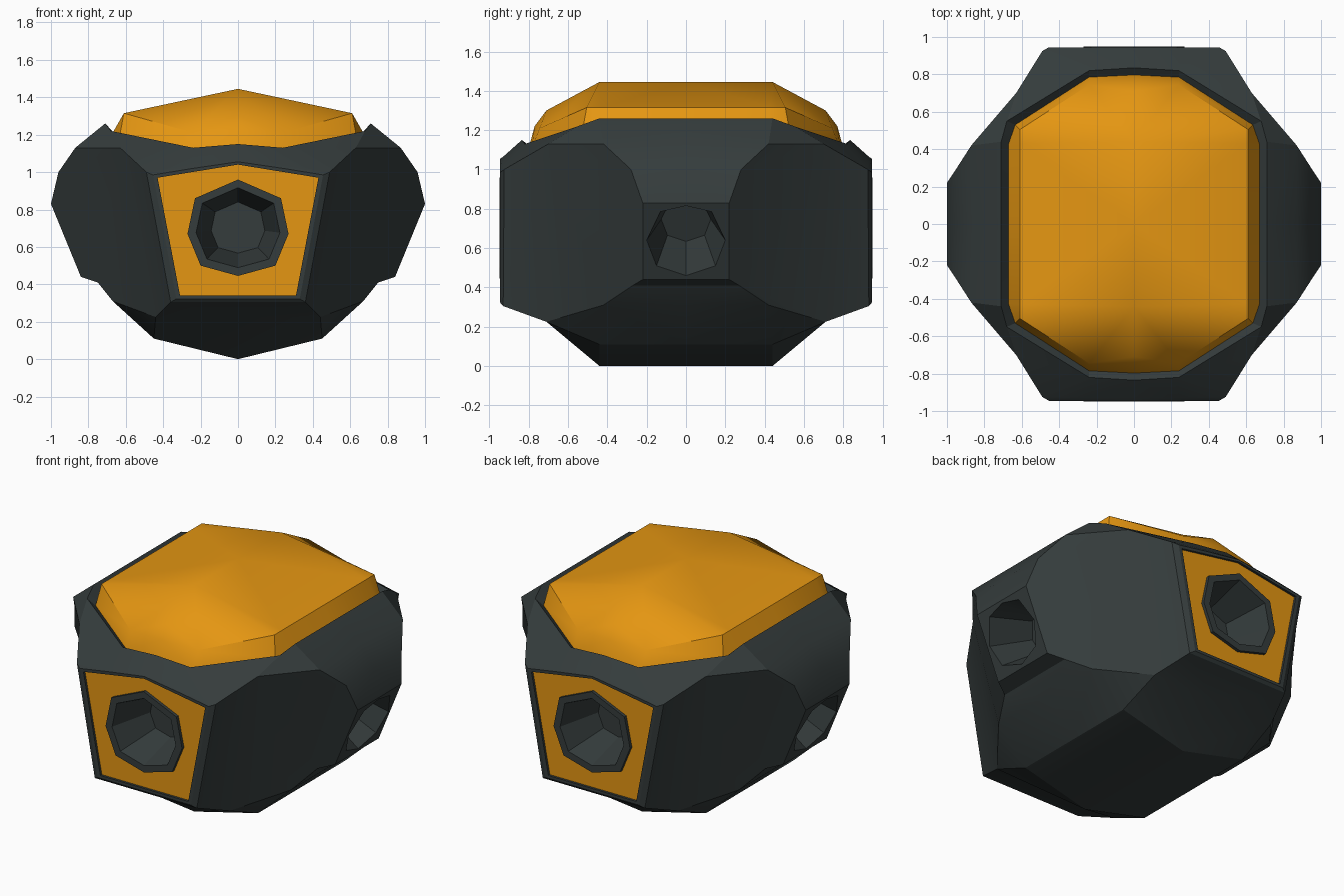
import bpy, bmesh, math
from mathutils import Vector

if "Cube" in bpy.data.objects:
    bpy.data.objects.remove(bpy.data.objects["Cube"])


def material(name, rgb):
    m = bpy.data.materials.new(name)
    m.diffuse_color = (*rgb, 1)
    m.use_nodes = True
    m.node_tree.nodes["Principled BSDF"].inputs["Base Color"].default_value = m.diffuse_color
    return m


DARK = material("dark slate", (0.035, 0.045, 0.045))
ORANGE = material("amber orange", (0.78, 0.305, 0.006))


def strip(a, b):
    """Quads between two point rows of equal length."""
    return [[a[i], a[i + 1], b[i + 1], b[i]] for i in range(len(a) - 1)]


def around_hole(frame, hole):
    """Faces between half a four-point frame and half an octagon."""
    f, h = frame, hole
    return [[f[0], f[1], h[1], h[0]], [f[1], h[2], h[1]],
            [f[1], f[2], h[3], h[2]], [f[2], f[3], h[4], h[3]]]


def shrink(points, centre, k, shift):
    c = Vector(centre)
    return [tuple(c + (Vector(p) - c) * k + Vector(shift)) for p in points]


def build(name, groups, mats, angle):
    """Mirror a quarter (x>0, y>0) into all four quadrants and weld it."""
    bm = bmesh.new()
    for sx in (1, -1):
        for sy in (1, -1):
            for slot, faces in enumerate(groups):
                for pts in faces:
                    vs = [bm.verts.new((p[0] * sx, p[1] * sy, p[2])) for p in pts]
                    bm.faces.new(vs).material_index = slot
    bmesh.ops.remove_doubles(bm, verts=bm.verts, dist=0.0005)
    bmesh.ops.recalc_face_normals(bm, faces=bm.faces)
    me = bpy.data.meshes.new(name)
    bm.to_mesh(me)
    bm.free()
    for m in mats:
        me.materials.append(m)
    ob = bpy.data.objects.new(name, me)
    bpy.context.collection.objects.link(ob)
    bpy.ops.object.select_all(action='DESELECT')
    ob.select_set(True)
    bpy.context.view_layer.objects.active = ob
    bpy.ops.object.shade_smooth_by_angle(angle=math.radians(angle))
    return ob


def on_mid(p):
    return (p[0], 0, p[2])


# Corner facet outline
A, A2, B = (1, .22, .83), (.96, .28, 1.0), (.87, .42, 1.13)
C, D, E = (.63, .70, 1.13), (.49, .925, 1.0), (.36, .93, .305)
F, G = (.44, .71, .225), (.67, .42, .31)
H2, H = (.75, .27, .41), (.84, .22, .44)
dark = [[A, A2, B, C, F, G, H2, H], [C, D, E, F]]

# Top rim, groove inside it, and the hidden deck below the cap
rim = [(.71, 0, 1.26), (.71, .44, 1.26), (.68, .55, 1.22), (.24, .82, 1.13), (0, .835, 1.15)]
groove = [(.67, 0, 1.21), (.67, .43, 1.21), (.635, .53, 1.18), (.24, .785, 1.105), (0, .797, 1.12)]
deck = (0, 0, 1.12)
dark += strip(rim, groove) + [[groove[i], groove[i + 1], deck] for i in range(4)]

# Upper sides and shoulders
T0, T1 = (0, .93, 1.065), (.24, .928, 1.04)
upper = [A, A2, B, rim[1]]
dark += strip(upper, [on_mid(p) for p in upper])
dark += [[B, C, rim[2], rim[1]], [C, D, rim[3], rim[2]],
         [D, T1, rim[3]], [T1, T0, rim[4], rim[3]]]

# Underside
E0, F0 = (0, .93, .305), (0, .71, .225)
K, K0 = (.45, .44, .11), (0, .44, 0)
lower = [H, H2, G, K, K0]
dark += strip(lower, [on_mid(p) for p in lower])
dark += [[E, E0, F0, F], [F, F0, K0, K], [G, F, K]]

# Front frame: bevel, lip and step down to the orange plate
outer = [T0, T1, D, E, E0]
bevel = [(0, .945, 1.055), (.24, .945, 1.02), (.455, .945, .985), (.33, .945, .322), (0, .945, .322)]
lip = [(0, .945, 1.04), (.24, .945, 1.001), (.43, .945, .97), (.31, .945, .34), (0, .945, .34)]
sunk = [(x, .93, z) for x, y, z in lip]
dark += strip(outer, bevel) + strip(bevel, lip) + strip(lip, sunk)

# Front plate with a raised octagonal ring and tapered socket
hole = [(0, .93, .96), (.23, .93, .86), (.27, .93, .67), (.2, .93, .5), (0, .93, .445)]
plate = around_hole([sunk[0], sunk[2], sunk[3], sunk[4]], hole)
plate[0] = [sunk[0], sunk[1], sunk[2], hole[1], hole[0]]
ring = [(x, .95, z) for x, y, z in hole]
inner = shrink(ring, (0, .95, .705), .83, (0, 0, 0))
floor = shrink(inner, (0, .95, .705), .64, (0, -.27, 0))
dark += strip(hole, ring) + strip(ring, inner) + strip(inner, floor) + [floor]

# Side panel with a socket running square to its slope
side = [(.84 + .16 * (z - .44) / .39, y, z) for y, z in
        ((0, .815), (.13, .785), (.2, .64), (.15, .51), (0, .46))]
mid = (.922, 0, .64)
pit = shrink(side, mid, .63, (-.26, 0, .107))
dark += around_hole([on_mid(A), A, H, on_mid(H)], side) + strip(side, pit) + [pit]

build("body_shell", [dark, plate], [DARK, ORANGE], 28)

# Orange cap with a chamfered edge and a long ridge
edge = [(.61, 0, 1.315), (.61, .43, 1.315), (.61, .505, 1.315), (.24, .745, 1.21), (0, .77, 1.22)]
M0, M1, M2 = (0, 0, 1.445), (0, .44, 1.445), (0, .71, 1.30)
cap = strip(groove, edge)
cap += [[M0, M1, edge[1], edge[0]], [M1, edge[2], edge[1]],
        [M1, M2, edge[3], edge[2]], [M2, edge[4], edge[3]]]
cap += [[groove[i], groove[i + 1], deck] for i in range(4)]
build("top_cap", [cap], [ORANGE], 35)
